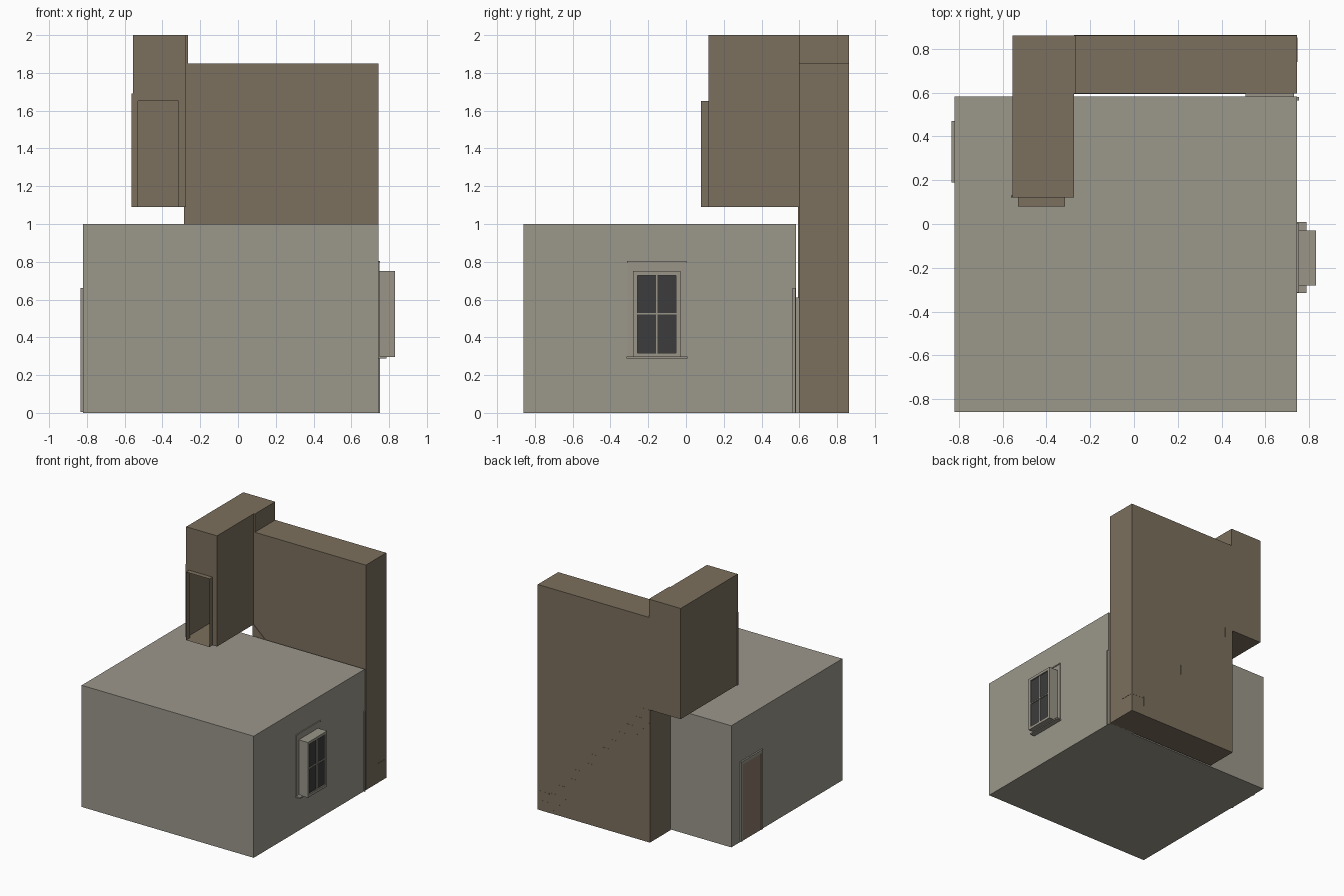
import bpy, bmesh

if "Cube" in bpy.data.objects:
    bpy.data.objects.remove(bpy.data.objects["Cube"])


def material(name, rgb):
    m = bpy.data.materials.new(name)
    m.diffuse_color = (*rgb, 1)
    m.use_nodes = True
    m.node_tree.nodes["Principled BSDF"].inputs["Base Color"].default_value = m.diffuse_color
    return m


PLASTER = material("grey plaster", (0.33, 0.31, 0.26))
BROWN = material("brown plaster", (0.20, 0.16, 0.11))
TRIM = material("painted trim", (0.32, 0.30, 0.25))
WOOD = material("door wood", (0.26, 0.20, 0.14))
GLASS = material("dark glass", (0.045, 0.045, 0.045))


def finish(name, bm, mat):
    mesh = bpy.data.meshes.new(name)
    bm.to_mesh(mesh)
    bm.free()
    mesh.materials.append(mat)
    ob = bpy.data.objects.new(name, mesh)
    bpy.context.collection.objects.link(ob)
    return ob


def add_box(bm, x, y, z, skip=()):
    """Box from three ranges; skip lists outward axes left open, e.g. '-y'."""
    v = [bm.verts.new((a, b, c)) for a in x for b in y for c in z]
    sides = {"-x": (0, 1, 3, 2), "+x": (4, 6, 7, 5), "-y": (0, 4, 5, 1),
             "+y": (2, 3, 7, 6), "-z": (0, 2, 6, 4), "+z": (1, 5, 7, 3)}
    for key, idx in sides.items():
        if key not in skip:
            bm.faces.new([v[i] for i in idx])


def boxes(name, mat, *ranges, skip=()):
    bm = bmesh.new()
    for r in ranges:
        add_box(bm, *r, skip=skip)
    return finish(name, bm, mat)


def slab_xz(name, mat, pts, y0, y1):
    """Extrude an x-z outline along y."""
    bm = bmesh.new()
    f = bm.faces.new([bm.verts.new((x, y0, z)) for x, z in pts])
    ext = bmesh.ops.extrude_face_region(bm, geom=[f])["geom"]
    bmesh.ops.translate(bm, vec=(0, y1 - y0, 0),
                        verts=[g for g in ext if isinstance(g, bmesh.types.BMVert)])
    bmesh.ops.recalc_face_normals(bm, faces=bm.faces)
    return finish(name, bm, mat)


# Main room
RX, RY = (-0.82, 0.745), (-0.86, 0.583)
boxes("main_room", PLASTER, (RX, RY, (0, 1)))

# Stairwell and upper hall: open shells joined at the landing
HX, HZ = (-0.555, -0.275), (1.09, 2.0)
Y0, Y1 = 0.597, 0.862
boxes("stairwell_shell", BROWN, ((HX[1], 0.745), (Y0, Y1), (0, 1.85)), skip=("-x",))
boxes("upper_hall_shell", BROWN, (HX, (0.12, Y1), HZ), skip=("-y", "+x"))
only_x = ("-x", "-y", "+y", "-z", "+z")
boxes("hall_side_walls", BROWN,
      ((HX[0], HX[1]), (0.12, Y0), HZ),
      ((HX[0], HX[1]), (Y0, Y1), (0, 1.09)), skip=only_x)
boxes("landing_header", BROWN, ((HX[1], -0.265), (Y0, Y1), (1.83, 2.0)))

# Hall front wall around an open doorway with a short passage
DX, DZ = (-0.53, -0.315), (1.09, 1.65)
only_y = ("-x", "+x", "+y", "-z", "+z")
boxes("hall_front_wall", BROWN,
      ((HX[0], DX[0]), (0.12, 0.13), HZ),
      ((DX[1], HX[1]), (0.12, 0.13), HZ),
      (DX, (0.12, 0.13), (DZ[1], HZ[1])), skip=only_y)
boxes("hall_doorway_passage", BROWN, (DX, (0.08, 0.12), DZ), skip=("-y", "+y"))
boxes("hall_doorway_trim", BROWN,
      ((-0.563, DX[0]), (0.121, 0.131), (1.09, 1.69)),
      ((DX[1], -0.284), (0.121, 0.131), (1.09, 1.69)),
      ((-0.563, -0.284), (0.121, 0.131), (1.65, 1.69)))

# Staircase: zigzag treads over a sloping underside
STEPS, START = 13, 0.70
run, rise = (START - HX[1]) / STEPS, 1.09 / STEPS
profile = []
for i in range(STEPS):
    x = START - i * run
    profile += [(x, i * rise), (x, (i + 1) * rise)]
profile += [(HX[1], STEPS * rise), (HX[1], (STEPS - 1) * rise - 0.02),
            (START - run, 0)]
slab_xz("staircase", BROWN, profile, Y0 + 0.002, Y1 + 0.001)

# Sloping stair skirting on the room side, and low skirting at the foot
slab_xz("stair_skirting", BROWN,
        [(-0.285, 1.10), (-0.175, 1.0), (0.70, 0.02), (0.60, 0.02), (-0.285, 0.99)],
        Y0 - 0.004, Y0 + 0.002)
boxes("stairwell_skirting", BROWN,
      ((0.735, 0.747), (0.74, Y1 - 0.01), (0.15, 0.16)),
      ((0.64, 0.745), (Y1 - 0.01, Y1 + 0.001), (0.15, 0.16)))

# Passage between room and stairs
boxes("stair_door_passage", TRIM, ((0.51, 0.73), (0.575, 0.605), (0, 0.61)))
boxes("stair_door_trim", TRIM, ((0.735, 0.753), (0.565, 0.580), (0, 0.66)))

# Side door with a frame
boxes("side_door_frame", TRIM,
      ((-0.833, -0.815), (0.19, 0.212), (0.005, 0.66)),
      ((-0.833, -0.815), (0.448, 0.47), (0.005, 0.66)),
      ((-0.833, -0.815), (0.19, 0.47), (0.635, 0.66)))
boxes("side_door", WOOD, ((-0.829, -0.815), (0.21, 0.45), (0.005, 0.64)))

# Bay window box, sash bars, glass and trim
WY, WZ = (-0.28, -0.03), (0.295, 0.75)
MID = sum(WY) / 2
boxes("window_box", TRIM, ((0.74, 0.818), WY, WZ))
boxes("window_glass", GLASS,
      ((0.81, 0.822), (WY[0] + 0.02, WY[1] - 0.02), (0.315, 0.73)))
SX = (0.81, 0.832)
boxes("window_sash", TRIM,
      (SX, (WY[0], WY[0] + 0.022), WZ), (SX, (WY[1] - 0.022, WY[1]), WZ),
      (SX, WY, (WZ[0], 0.317)), (SX, WY, (0.728, WZ[1])),
      ((0.81, 0.827), (MID - 0.004, MID + 0.004), WZ),
      ((0.81, 0.829), WY, (0.520, 0.530)))
boxes("window_sill", TRIM, ((0.74, 0.787), (-0.315, 0.008), (0.288, 0.299)))
boxes("window_header", TRIM,
      ((0.74, 0.749), (-0.31, 0.0), (0.75, 0.795)),
      ((0.74, 0.753), (-0.312, 0.002), (0.793, 0.803)))
boxes("window_side_trim", TRIM,
      ((0.74, 0.749), (-0.31, WY[0]), WZ), ((0.74, 0.749), (WY[1], 0.0), WZ))
